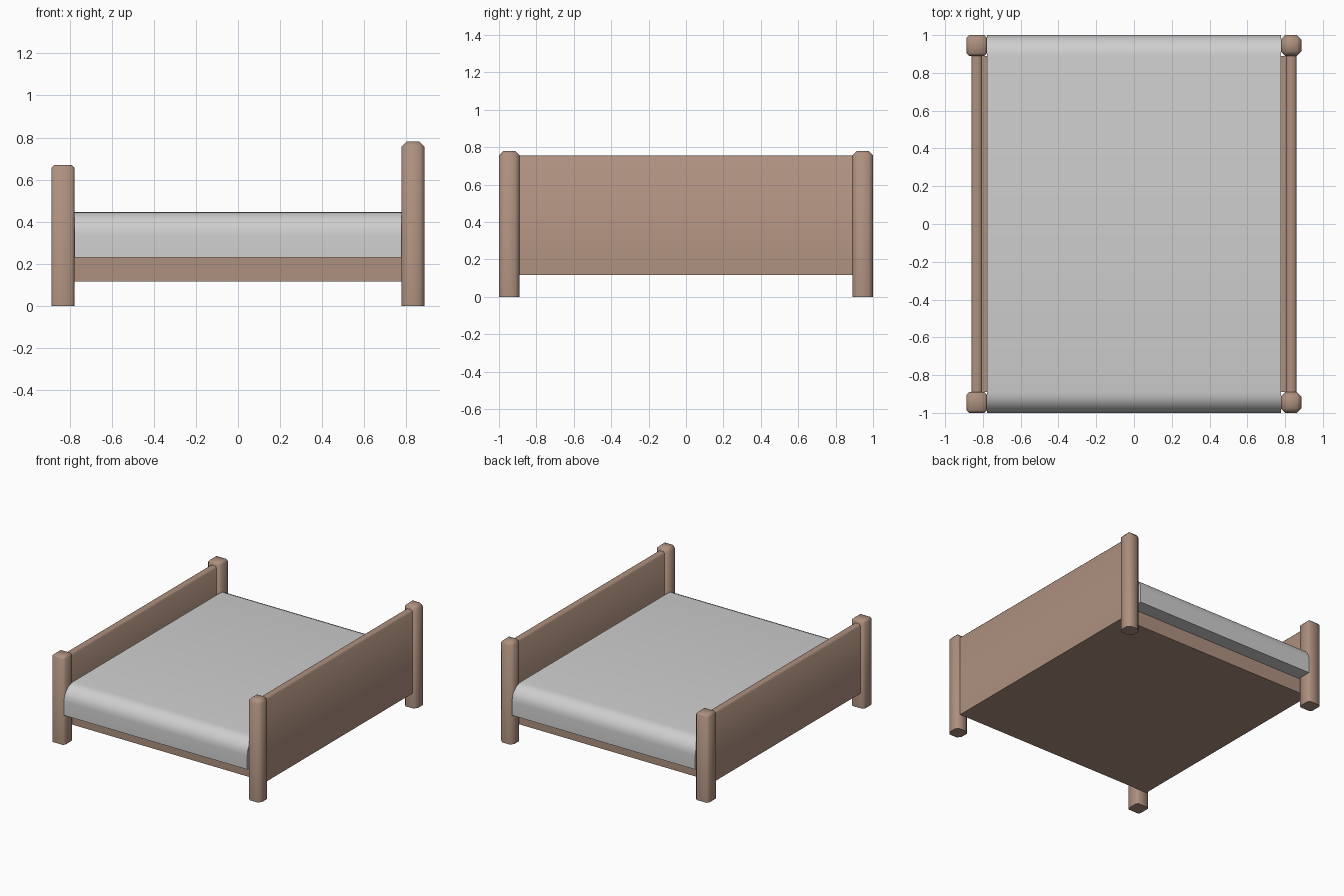
import bpy
import bmesh
import math
from mathutils import Vector

if "Cube" in bpy.data.objects:
    bpy.data.objects.remove(bpy.data.objects["Cube"], do_unlink=True)


def make_material(name, color):
    mat = bpy.data.materials.new(name)
    mat.use_nodes = True
    mat.diffuse_color = color
    mat.node_tree.nodes["Principled BSDF"].inputs["Base Color"].default_value = color
    return mat


wood = make_material("brown wood", (0.42, 0.28, 0.21, 1))
fabric = make_material("grey fabric", (0.62, 0.62, 0.62, 1))


def block(name, low, high, mat, bevel=0, pick=None, segments=1):
    """Box between two corners; pick selects the edges to bevel."""
    low, high = Vector(low), Vector(high)
    bm = bmesh.new()
    bmesh.ops.create_cube(bm, size=1)
    for v in bm.verts:
        v.co = (low + high) / 2 + v.co * (high - low)
    if bevel:
        edges = [e for e in bm.edges if pick(e, high.z)]
        bmesh.ops.bevel(bm, geom=edges, offset=bevel, segments=segments,
                        profile=0.5, affect='EDGES')
    mesh = bpy.data.meshes.new(name)
    bm.to_mesh(mesh)
    bm.free()
    mesh.materials.append(mat)
    obj = bpy.data.objects.new(name, mesh)
    bpy.context.collection.objects.link(obj)
    if bevel:
        bpy.ops.object.select_all(action='DESELECT')
        bpy.context.view_layer.objects.active = obj
        obj.select_set(True)
        bpy.ops.object.shade_smooth_by_angle(angle=math.radians(50))
    return obj


def is_top(edge, top):
    return all(abs(v.co.z - top) < 1e-4 for v in edge.verts)


def upright_or_top(edge, top):
    return is_top(edge, top) or abs(edge.verts[0].co.z - edge.verts[1].co.z) > 1e-4


def long_top(edge, top):
    return is_top(edge, top) and abs(edge.verts[0].co.y - edge.verts[1].co.y) > 1e-4


def cross_top(edge, top):
    return is_top(edge, top) and abs(edge.verts[0].co.x - edge.verts[1].co.x) > 1e-4


# Posts and end panels: tall headboard on +x, lower footboard on -x
post_x, post_y, half = 0.832, 0.945, 0.055
bottom, panel_end = 0.115, 0.892
for label, side, height, bevel in (("head", 1, 0.78, 0.024), ("foot", -1, 0.67, 0.014)):
    x = side * post_x
    for end, y in (("front", -post_y), ("back", post_y)):
        block(f"{label}_{end}_post", (x - half, y - half, 0),
              (x + half, y + half, height), wood, bevel, upright_or_top)
    block(f"{label}board", (x - 0.028, -panel_end, bottom),
          (x + 0.028, panel_end, height - 0.025), wood, 0.012, long_top)

# Bed base between the panels
block("bed_base", (-0.806, -0.89, bottom), (0.806, 0.89, 0.23), wood)

# Mattress, rounded over its two long upper edges
block("mattress", (-0.778, -1, 0.23), (0.778, 1, 0.447), fabric, 0.11, cross_top, 6)
